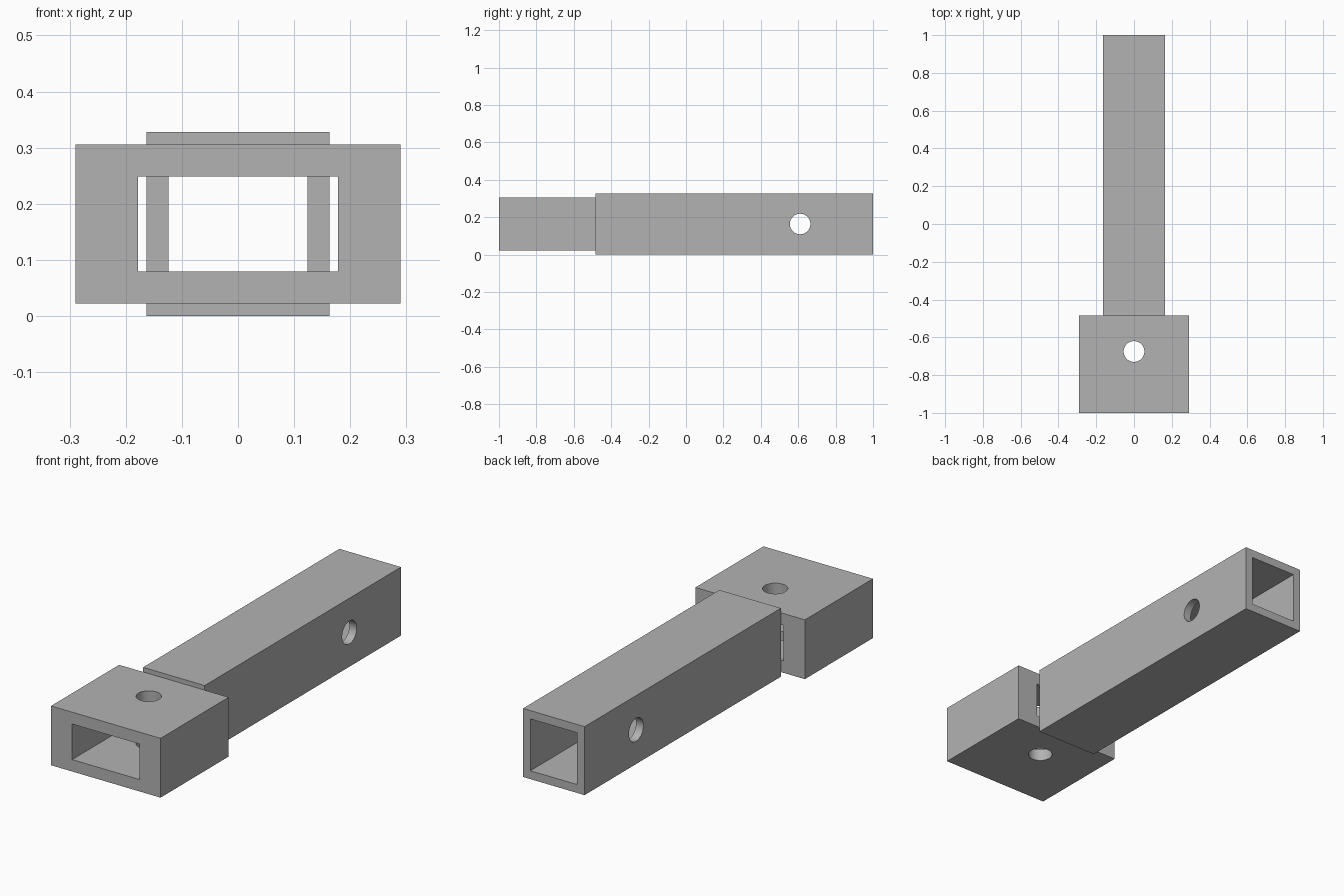
import bpy
import bmesh
import math

default_cube = bpy.data.objects.get("Cube")
if default_cube:
    bpy.data.objects.remove(default_cube, do_unlink=True)

MID_Z = 0.164
JOINT_Y = -0.485

steel = bpy.data.materials.new("grey steel")
steel.use_nodes = True
grey = (0.45, 0.45, 0.45, 1)
steel.diffuse_color = grey
steel.node_tree.nodes["Principled BSDF"].inputs["Base Color"].default_value = grey


def box_tube(name, outer, inner, y0, y1):
    """Rectangular tube along y from outer and inner (half width, half height)."""
    bm = bmesh.new()
    corners = [(-1, -1), (1, -1), (1, 1), (-1, 1)]
    rings = [[bm.verts.new((sx * w, y, MID_Z + sz * h)) for sx, sz in corners]
             for w, h in (outer, inner) for y in (y0, y1)]
    out_front, out_back, in_front, in_back = rings
    for a, b in ((out_front, out_back), (in_back, in_front),
                 (in_front, out_front), (out_back, in_back)):
        for i in range(4):
            j = (i + 1) % 4
            bm.faces.new((a[i], a[j], b[j], b[i]))
    bmesh.ops.recalc_face_normals(bm, faces=bm.faces)
    mesh = bpy.data.meshes.new(name)
    bm.to_mesh(mesh)
    bm.free()
    mesh.materials.append(steel)
    obj = bpy.data.objects.new(name, mesh)
    bpy.context.collection.objects.link(obj)
    return obj


def drill(obj, y, rotation):
    """Cut a round pin hole through both opposite walls."""
    bpy.ops.mesh.primitive_cylinder_add(vertices=48, radius=0.055, depth=1,
                                        location=(0, y, MID_Z), rotation=rotation)
    cutter = bpy.context.object
    cutter.name = "pin_hole_cutter"
    cutter.hide_render = True
    cutter.data.materials.append(steel)
    mod = obj.modifiers.new("pin_hole", 'BOOLEAN')
    mod.operation = 'DIFFERENCE'
    mod.solver = 'EXACT'
    mod.object = cutter
    bpy.ops.object.select_all(action='DESELECT')
    obj.select_set(True)
    bpy.context.view_layer.objects.active = obj
    bpy.ops.object.modifier_apply(modifier=mod.name)
    bpy.data.objects.remove(cutter, do_unlink=True)
    bpy.ops.object.shade_smooth_by_angle(angle=math.radians(30))


# Wide sleeve at the front, pinned vertically
sleeve = box_tube("front_sleeve", (0.29, 0.142), (0.178, 0.085), -1, JOINT_Y)
drill(sleeve, -0.675, (0, 0, 0))

# Long square tube behind it, pinned sideways
tube = box_tube("square_tube", (0.163, 0.164), (0.124, 0.124), JOINT_Y, 1)
drill(tube, 0.61, (0, math.pi / 2, 0))
